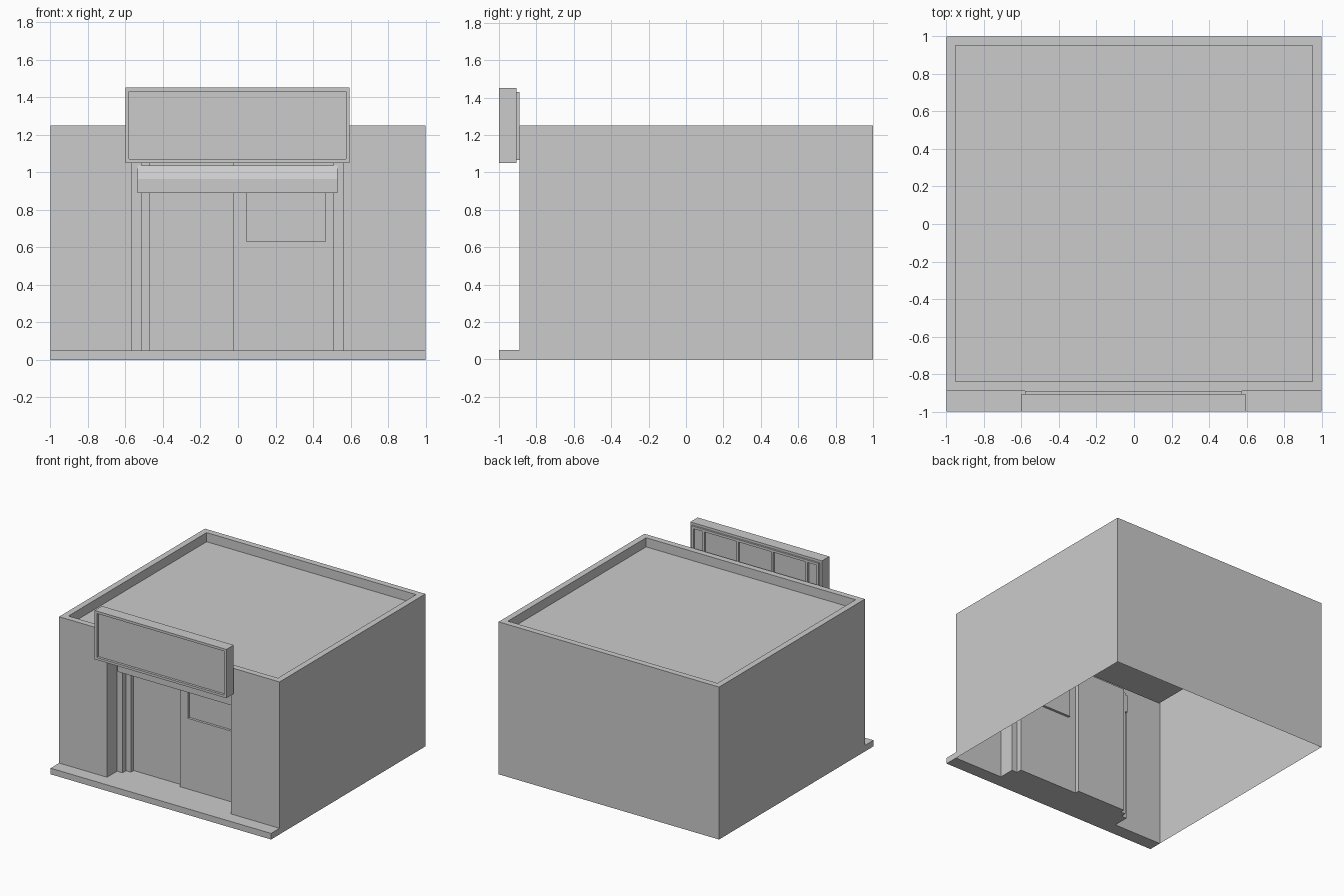
import bpy, bmesh

if "Cube" in bpy.data.objects:
    bpy.data.objects.remove(bpy.data.objects["Cube"])


def finish(name, bm):
    bmesh.ops.remove_doubles(bm, verts=bm.verts, dist=1e-5)
    me = bpy.data.meshes.new(name)
    bm.to_mesh(me)
    bm.free()
    ob = bpy.data.objects.new(name, me)
    bpy.context.collection.objects.link(ob)
    return ob


def loft(bm, rings, cap_first=False, cap_last=True):
    """Skin closed rings of points in order and cap the ends."""
    vs = [[bm.verts.new(p) for p in r] for r in rings]
    for a, b in zip(vs, vs[1:]):
        for i in range(len(a)):
            j = (i + 1) % len(a)
            bm.faces.new((a[i], a[j], b[j], b[i]))
    if cap_first:
        bm.faces.new(vs[0][::-1])
    if cap_last:
        bm.faces.new(vs[-1])


def flat(x0, x1, y0, y1, z):
    return [(x0, y0, z), (x1, y0, z), (x1, y1, z), (x0, y1, z)]


def upright(x0, x1, z0, z1, y):
    return [(x0, y, z0), (x1, y, z0), (x1, y, z1), (x0, y, z1)]


def box(bm, x0, x1, y0, y1, z0, z1):
    loft(bm, [flat(x0, x1, y0, y1, z0), flat(x0, x1, y0, y1, z1)], True)


def quad(bm, pts):
    bm.faces.new([bm.verts.new(p) for p in pts])


FRONT, TOP, STEP, HEAD = -0.89, 1.25, 0.05, 1.05
L, R = -0.565, 0.56

# stepped plan of the recessed entrance, left to right
plan = [(L, FRONT), (L, -0.76), (-0.515, -0.76), (-0.515, -0.715),
        (-0.47, -0.715), (-0.47, -0.68), (-0.025, -0.68), (-0.025, -0.715),
        (0.51, -0.715), (0.51, -0.76), (R, -0.76), (R, FRONT)]

# hollow building shell with parapet and sunken roof, open underneath
bm = bmesh.new()
loft(bm, [flat(-1, 1, FRONT, 1, 0), flat(-1, 1, FRONT, 1, TOP),
          flat(-0.95, 0.95, FRONT + 0.05, 0.95, TOP),
          flat(-0.95, 0.95, FRONT + 0.05, 0.95, TOP - 0.075)])
wall = [f for f in bm.faces if all(abs(v.co.y - FRONT) < 1e-4 for v in f.verts)]
bmesh.ops.delete(bm, geom=wall, context='FACES')
# front wall around the opening
quad(bm, upright(-1, L, 0, HEAD, FRONT))
quad(bm, upright(R, 1, 0, HEAD, FRONT))
quad(bm, upright(-1, 1, HEAD, TOP, FRONT))
finish("building_shell", bm)

# door frame and sliding doors following the plan, with a ceiling
bm = bmesh.new()
for (xa, ya), (xb, yb) in zip(plan, plan[1:]):
    if (xa, xb) == (-0.025, 0.51):
        # right door with sunken window
        loft(bm, [upright(xa, xb, STEP, HEAD, ya),
                  upright(0.045, 0.465, 0.63, 0.97, ya),
                  upright(0.045, 0.465, 0.63, 0.97, ya + 0.02)])
    else:
        quad(bm, [(xa, ya, STEP), (xb, yb, STEP), (xb, yb, HEAD), (xa, ya, HEAD)])
quad(bm, [(x, y, HEAD) for x, y in plan])
finish("entrance_doors", bm)

# front step running into the entrance
bm = bmesh.new()
outline = [(-1, -1), (1, -1), (1, FRONT)] + plan[::-1] + [(-1, FRONT)]
loft(bm, [[(x, y, z) for x, y in outline] for z in (0, STEP)], True)
finish("front_step", bm)

# shutter box with sloping top above the doors
bm = bmesh.new()
side = [(-0.715, 0.89), (-0.715, 1.035), (-0.76, 1.035), (-0.80, 0.965), (-0.80, 0.89)]
loft(bm, [[(x, y, z) for y, z in side] for x in (-0.535, 0.53)], True)
bmesh.ops.recalc_face_normals(bm, faces=bm.faces)
finish("shutter_box", bm)

# sign board with sunken front panel
bm = bmesh.new()
loft(bm, [upright(-0.6, 0.595, 1.05, 1.45, -0.905),
          upright(-0.6, 0.595, 1.05, 1.45, -1),
          upright(-0.58, 0.575, 1.07, 1.43, -1),
          upright(-0.58, 0.575, 1.07, 1.43, -0.98)], True)
finish("sign_board", bm)

# bars on the back of the sign
bm = bmesh.new()
for z in (1.065, 1.41):
    box(bm, -0.58, 0.575, -0.905, FRONT, z, z + 0.02)
for x in (-0.57, -0.47, -0.157, 0.157, 0.465, 0.565):
    box(bm, x - 0.01, x + 0.01, -0.905, FRONT, 1.085, 1.41)
finish("sign_back_bars", bm)
